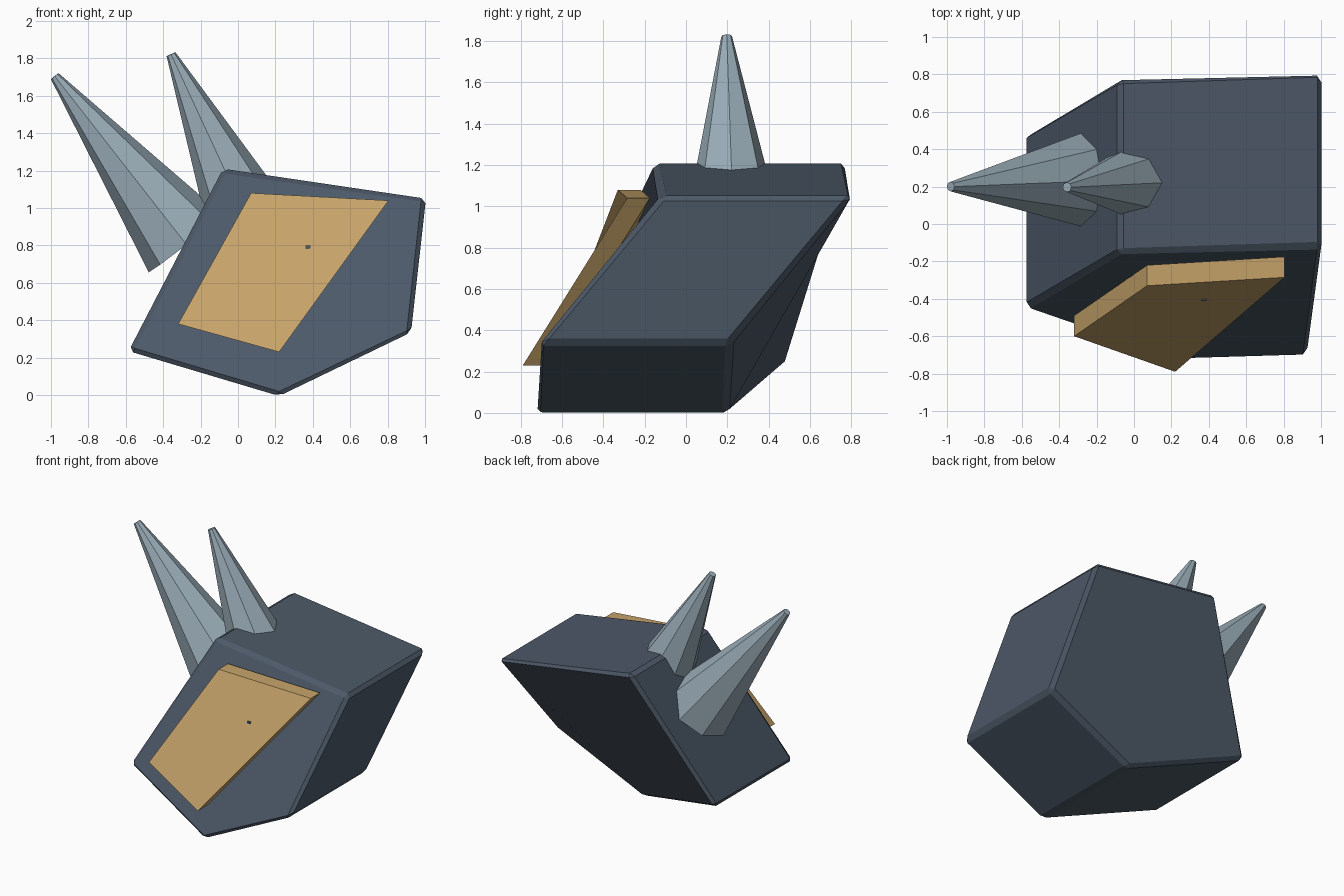
import bpy, bmesh
from mathutils import Matrix, Vector

if "Cube" in bpy.data.objects:
    bpy.data.objects.remove(bpy.data.objects["Cube"])


def material(name, rgb):
    m = bpy.data.materials.new(name)
    lin = [((c / 255 + 0.055) / 1.055) ** 2.4 for c in rgb]
    m.diffuse_color = (*lin, 1)
    m.use_nodes = True
    m.node_tree.nodes["Principled BSDF"].inputs["Base Color"].default_value = m.diffuse_color
    return m


slate = material("dark_slate", (77, 89, 104))
gold = material("dull_gold", (198, 163, 106))
steel = material("pale_steel", (154, 173, 184))


def finish(bm, name, mat):
    mesh = bpy.data.meshes.new(name)
    bm.to_mesh(mesh)
    bm.free()
    mesh.materials.append(mat)
    obj = bpy.data.objects.new(name, mesh)
    bpy.context.collection.objects.link(obj)
    return obj


def prism(outline, depth):
    """Slab pushed back along y from an uneven front outline."""
    bm = bmesh.new()
    front = [bm.verts.new(p) for p in outline]
    back = [bm.verts.new((x, y + depth, z)) for x, y, z in outline]
    bm.faces.new(front)
    bm.faces.new([back[0]] + back[:0:-1])
    n = len(outline)
    for i in range(n):
        j = (i + 1) % n
        bm.faces.new((front[j], front[i], back[i], back[j]))
    bmesh.ops.recalc_face_normals(bm, faces=bm.faces[:])
    return bm


# Five-sided leaning block with chamfered edges
bm = prism([(-0.585, -0.45, 0.235), (0.22, -0.73, -0.005), (0.925, -0.715, 0.335),
            (1.005, -0.12, 1.05), (-0.08, -0.155, 1.21)], 0.93)
bmesh.ops.bevel(bm, geom=bm.edges[:], offset=0.025, segments=1,
                profile=0.5, affect='EDGES')
# Start each end face so that it folds from its lowest corner
for face in [f for f in bm.faces if len(f.verts) == 5]:
    loop = list(face.verts)
    k = loop.index(min(loop, key=lambda v: v.co.z))
    bm.faces.remove(face)
    bm.faces.new([loop[(k - 1 + i) % 5] for i in range(5)])
finish(bm, "body_block", slate)

# Four-cornered plate on the front
bm = prism([(-0.32, -0.60, 0.38), (0.22, -0.79, 0.23),
            (0.805, -0.285, 1.04), (0.07, -0.33, 1.08)], 0.11)
finish(bm, "front_plate", gold)

# Tiny stud in the middle of the plate
bm = bmesh.new()
bmesh.ops.create_cube(bm, size=1, matrix=Matrix.Translation((0.375, -0.4, 0.79))
                      @ Matrix.Diagonal((0.027, 0.02, 0.017, 1)))
finish(bm, "plate_stud", slate)


def spike(name, base, tip, radius):
    base, tip = Vector(base), Vector(tip)
    axis = (tip - base).normalized()
    side = Vector((0, 1, 0)).cross(axis).normalized()
    rot = Matrix((side, axis.cross(side), axis)).transposed().to_4x4()
    bm = bmesh.new()
    bmesh.ops.create_cone(bm, cap_ends=True, segments=8, radius1=radius,
                          radius2=0.026, depth=(tip - base).length,
                          matrix=Matrix.Translation((base + tip) / 2) @ rot)
    finish(bm, name, steel)


# Tapered spikes rising from the upper left
spike("large_spike", (-0.28, 0.235, 0.81), (-0.98, 0.2, 1.705), 0.25)
spike("small_spike", (0.0, 0.222, 1.05), (-0.358, 0.197, 1.822), 0.2)
